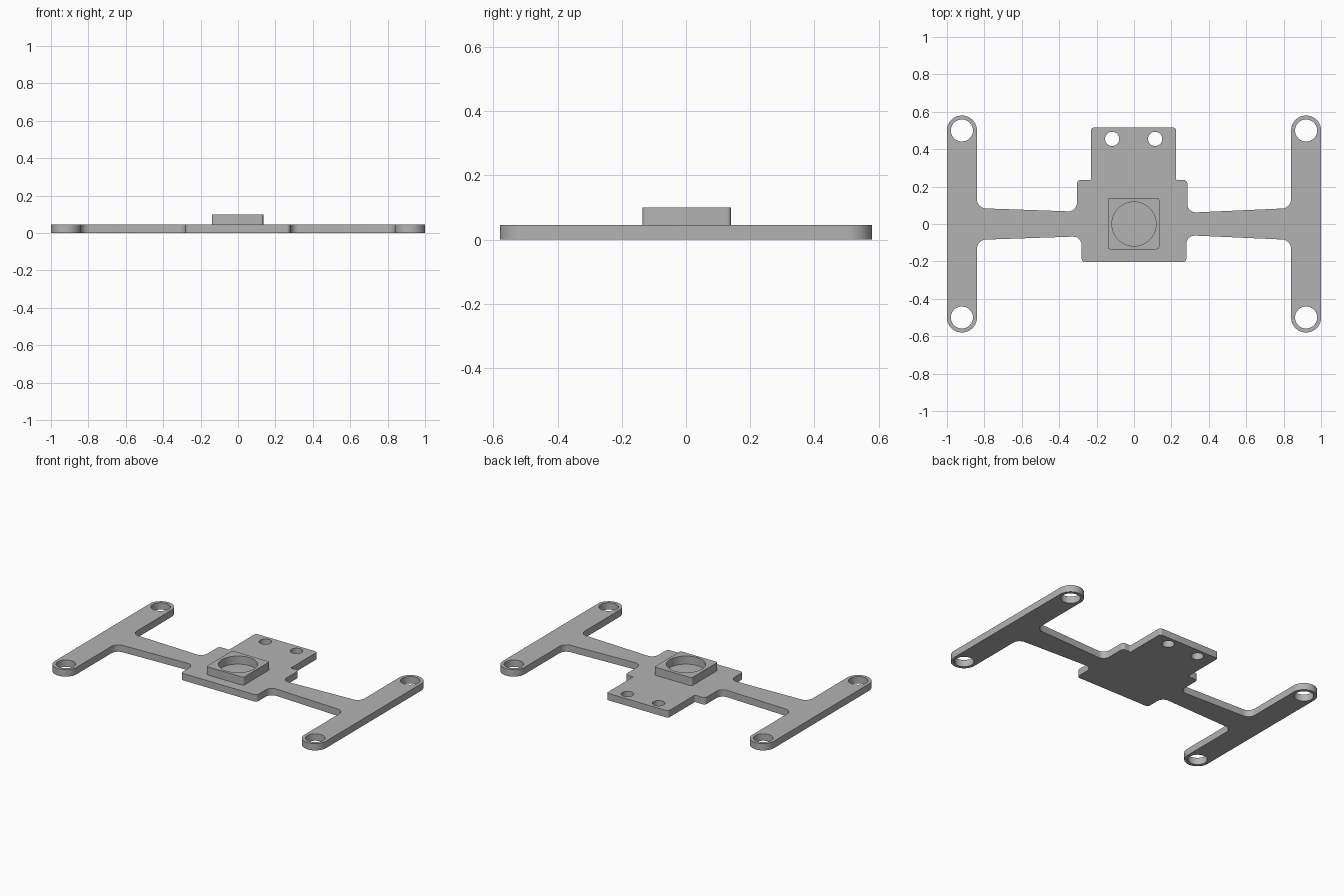
import bpy, bmesh, math
from mathutils import Vector

cube = bpy.data.objects.get("Cube")
if cube:
    bpy.data.objects.remove(cube, do_unlink=True)

grey = bpy.data.materials.new("plain_grey")
grey.use_nodes = True
grey.diffuse_color = (0.45, 0.45, 0.45, 1)
grey.node_tree.nodes["Principled BSDF"].inputs["Base Color"].default_value = grey.diffuse_color


def rounded(corners, steps=10):
    """Replace each (x, y, radius) corner of a closed outline with an arc."""
    points = []
    for i, (x, y, r) in enumerate(corners):
        p = Vector((x, y))
        to_prev = (Vector(corners[i - 1][:2]) - p).normalized()
        to_next = (Vector(corners[(i + 1) % len(corners)][:2]) - p).normalized()
        half = to_prev.angle(to_next) / 2
        reach = r / math.tan(half)
        centre = p + (to_prev + to_next).normalized() * r / math.sin(half)
        a, b = p + to_prev * reach - centre, p + to_next * reach - centre
        start = math.atan2(a.y, a.x)
        sweep = math.remainder(math.atan2(b.y, b.x) - start, math.tau)
        for k in range(steps + 1):
            t = start + sweep * k / steps
            points.append(centre + r * Vector((math.cos(t), math.sin(t))))
    return points


def circle(x, y, r, n=48):
    return [Vector((x + r * math.cos(math.tau * k / n), y + r * math.sin(math.tau * k / n)))
            for k in range(n)]


def plate(name, loops, bottom, top):
    """Flat plate from an outline and its holes."""
    curve = bpy.data.curves.new(name + "_profile", 'CURVE')
    curve.dimensions = '2D'
    curve.fill_mode = 'BOTH'
    curve.extrude = (top - bottom) / 2
    for loop in loops:
        spline = curve.splines.new('POLY')
        spline.points.add(len(loop) - 1)
        for point, co in zip(spline.points, loop):
            point.co = (co.x, co.y, 0, 1)
        spline.use_cyclic_u = True
    helper = bpy.data.objects.new(name + "_profile", curve)
    bpy.context.collection.objects.link(helper)
    graph = bpy.context.evaluated_depsgraph_get()
    mesh = bpy.data.meshes.new_from_object(helper.evaluated_get(graph))
    bpy.data.objects.remove(helper, do_unlink=True)

    bm = bmesh.new()
    bm.from_mesh(mesh)
    bmesh.ops.remove_doubles(bm, verts=bm.verts, dist=0.00002)
    bmesh.ops.translate(bm, verts=bm.verts, vec=(0, 0, (top + bottom) / 2))
    bmesh.ops.recalc_face_normals(bm, faces=bm.faces)
    bm.to_mesh(mesh)
    bm.free()
    mesh.name = name
    mesh.materials.clear()
    mesh.materials.append(grey)
    obj = bpy.data.objects.new(name, mesh)
    bpy.context.collection.objects.link(obj)
    bpy.ops.object.select_all(action='DESELECT')
    obj.select_set(True)
    bpy.context.view_layer.objects.active = obj
    bpy.ops.object.shade_smooth_by_angle(angle=math.radians(30))
    return obj


# End bar with rounded tips, walked from the arm's upper to its lower edge
half_bar = [(0.84, 0.085, 0.05), (0.84, 0.58, 0.0795), (1, 0.58, 0.0795)]
right_bar = half_bar + [(x, -y, r) for x, y, r in reversed(half_bar)]
left_bar = [(-x, y, r) for x, y, r in reversed(right_bar)]

# Stepped centre, with tapering arms running to the end bars
centre_top = [(-0.305, 0.066, 0.045), (-0.305, 0.235, 0.02), (-0.23, 0.235, 0.006),
              (-0.23, 0.515, 0.015), (0.225, 0.515, 0.015), (0.225, 0.235, 0.006),
              (0.285, 0.235, 0.02), (0.285, 0.06, 0.045)]
centre_bottom = [(0.28, -0.06, 0.045), (0.28, -0.203, 0.02),
                 (-0.28, -0.203, 0.02), (-0.28, -0.066, 0.045)]
outline = rounded(centre_top + right_bar + centre_bottom + left_bar)

# Mounting holes
holes = [circle(x, y, 0.059) for x in (-0.92, 0.92) for y in (-0.5, 0.5)]
holes += [circle(x, 0.455, 0.038) for x in (-0.117, 0.113)]
plate("base_plate", [outline] + holes, 0, 0.046)

# Raised square socket with a round recess
square = rounded([(-0.14, -0.135, 0.012), (0.135, -0.135, 0.012),
                  (0.135, 0.14, 0.012), (-0.14, 0.14, 0.012)])
plate("square_socket", [square, circle(0, 0, 0.118, 64)], 0.046, 0.1)
